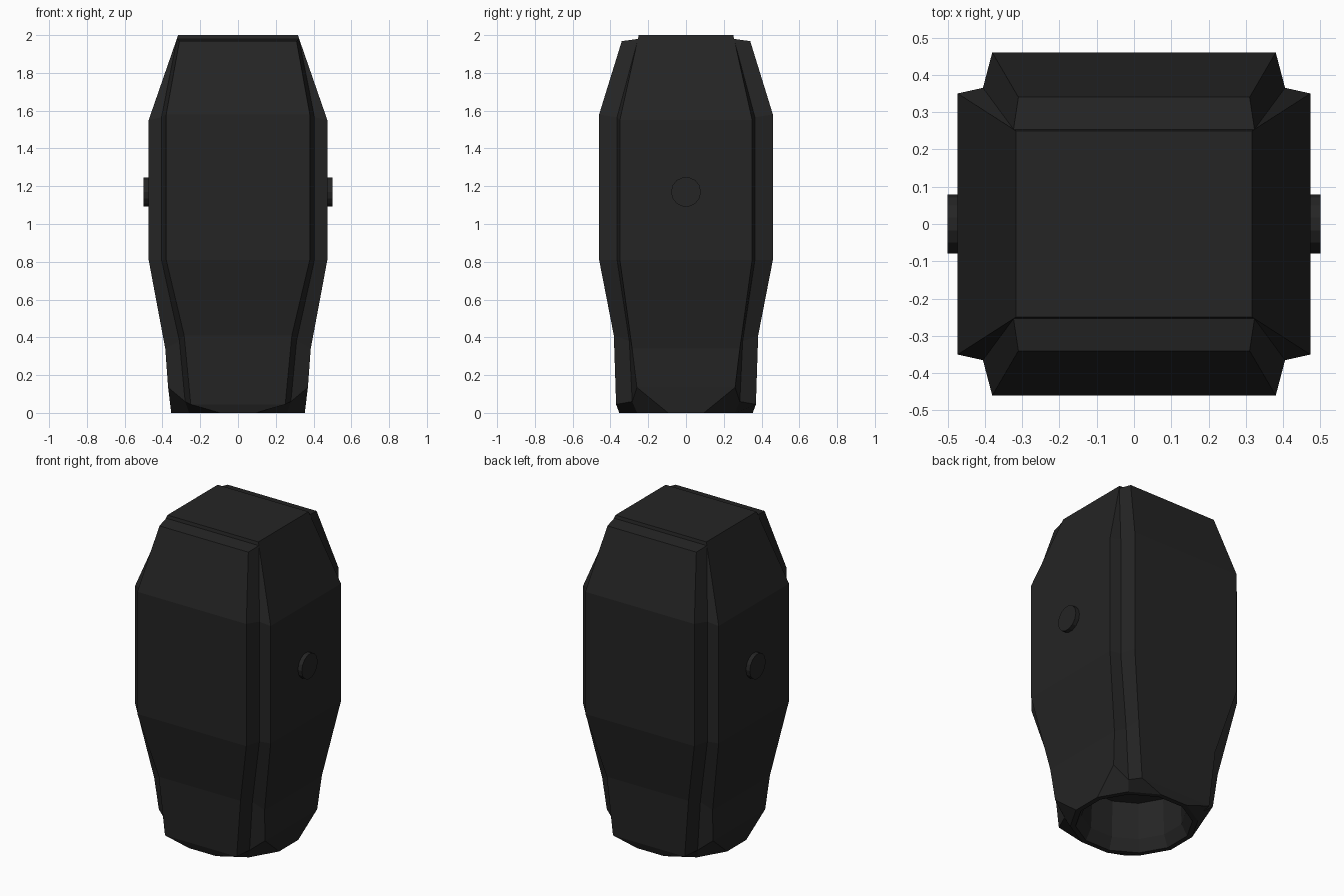
import bpy, bmesh
from math import radians, cos, sin, pi

cube = bpy.data.objects.get("Cube")
if cube:
    bpy.data.objects.remove(cube)

black = bpy.data.materials.new("soft black")
black.use_nodes = True
colour = (0.018, 0.018, 0.018, 1)
black.diffuse_color = colour
bsdf = black.node_tree.nodes["Principled BSDF"]
bsdf.inputs["Base Color"].default_value = colour
bsdf.inputs["Roughness"].default_value = 0.7


def make_object(name, bm):
    bmesh.ops.recalc_face_normals(bm, faces=bm.faces)
    mesh = bpy.data.meshes.new(name)
    bm.to_mesh(mesh)
    bm.free()
    mesh.materials.append(black)
    obj = bpy.data.objects.new(name, mesh)
    bpy.context.collection.objects.link(obj)
    return obj


def section(side, notch, front):
    """Mirror one corner (side, notch, front points) into a 12-point loop."""
    corner = [side, notch, front]
    loop = []
    for sx, sy in ((1, 1), (-1, 1), (-1, -1), (1, -1)):
        points = corner if sx * sy > 0 else corner[::-1]
        loop += [(x * sx, y * sy, z) for x, y, z in points]
    return loop


def ring(radius, z):
    """Twelve-sided loop lined up with the body sections."""
    angles = [radians(15 + 30 * i) for i in range(12)]
    return [(radius * cos(a), radius * sin(a), z) for a in angles]


# Body: sections from the socket interior, over its rim, up to the shoulders
loops = [
    ring(0.29, 0.30),
    ring(0.30, 0.07),
    ring(0.335, 0.0),
    ring(0.366, 0.0),
    section((0.37, 0.26, 0.135), (0.28, 0.285, 0.06), (0.25, 0.37, 0.045)),
    section((0.385, 0.285, 0.34), (0.31, 0.30, 0.38), (0.285, 0.382, 0.41)),
    section((0.473, 0.35, 0.81), (0.405, 0.365, 0.81), (0.38, 0.46, 0.81)),
    section((0.473, 0.35, 1.55), (0.405, 0.365, 1.565), (0.38, 0.46, 1.58)),
    section((0.317, 0.25, 2.0), (0.323, 0.254, 1.98), (0.31, 0.34, 1.968)),
]
bm = bmesh.new()
rows = [[bm.verts.new(p) for p in loop] for loop in loops]
for low, high in zip(rows, rows[1:]):
    for i in range(12):
        j = (i + 1) % 12
        bm.faces.new((low[i], low[j], high[j], high[i]))
bm.faces.new(rows[0])

# Stepped top: raised centre with a lower lip at front and back
top = rows[-1]
bm.faces.new([top[i] for i in (0, 5, 6, 11)])
for s, n, f in (((0, 5), (1, 4), (2, 3)), ((6, 11), (7, 10), (8, 9))):
    bm.faces.new((top[s[0]], top[n[0]], top[n[1]], top[s[1]]))
    bm.faces.new((top[n[0]], top[f[0]], top[f[1]], top[n[1]]))
make_object("body", bm)

# Round side buttons
for name, side in (("left_button", 1), ("right_button", -1)):
    bm = bmesh.new()
    bmesh.ops.create_cone(bm, cap_ends=True, segments=14, radius1=0.079,
                          radius2=0.079, depth=0.06)
    button = make_object(name, bm)
    button.rotation_euler.y = pi / 2
    button.location = (side * 0.47, 0, 1.17)
